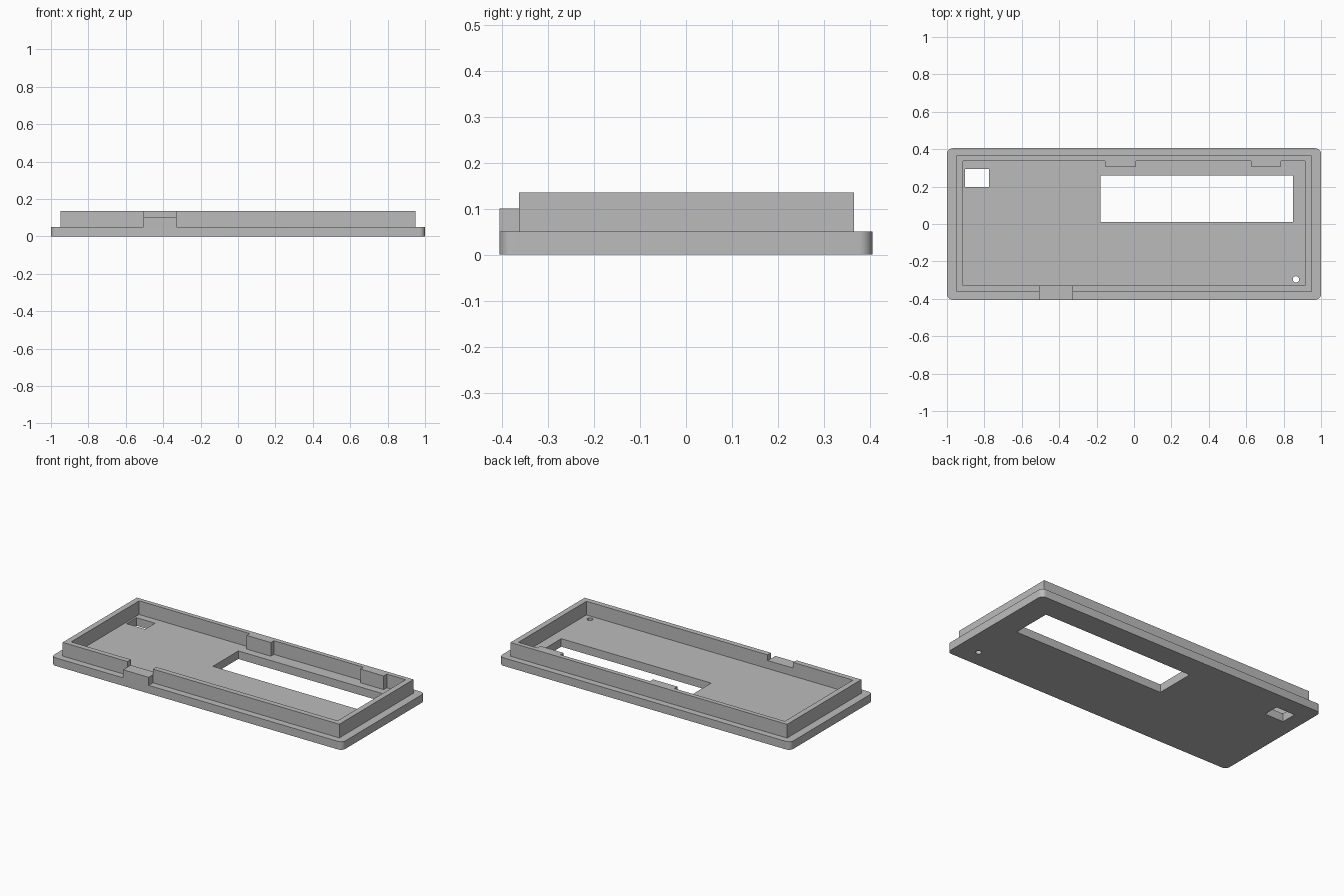
import bpy, bmesh
from math import cos, sin, pi, radians

cube = bpy.data.objects.get("Cube")
if cube:
    bpy.data.objects.remove(cube, do_unlink=True)

grey = bpy.data.materials.new("light grey")
grey.use_nodes = True
colour = (0.5, 0.5, 0.5, 1)
grey.diffuse_color = colour
grey.node_tree.nodes["Principled BSDF"].inputs["Base Color"].default_value = colour


def rect(x0, x1, y0, y1):
    return [(x0, y0), (x1, y0), (x1, y1), (x0, y1)]


def arc(cx, cy, r, start, end, steps):
    angles = [start + (end - start) * i / steps for i in range(steps + 1)]
    return [(cx + r * cos(a), cy + r * sin(a)) for a in angles]


def rounded_rect(hx, hy, r):
    pts = []
    for i, (sx, sy) in enumerate([(1, 1), (-1, 1), (-1, -1), (1, -1)]):
        pts += arc(sx * (hx - r), sy * (hy - r), r, i * pi / 2, (i + 1) * pi / 2, 8)
    return pts


def slab(name, outlines, z0, z1):
    """Extrude a flat outline, with any further outlines as holes."""
    curve = bpy.data.curves.new(name, "CURVE")
    curve.dimensions = "2D"
    curve.fill_mode = "BOTH"
    curve.extrude = (z1 - z0) / 2
    for pts in outlines:
        spline = curve.splines.new("POLY")
        spline.points.add(len(pts) - 1)
        for point, (x, y) in zip(spline.points, pts):
            point.co = (x, y, 0, 1)
        spline.use_cyclic_u = True
    temp = bpy.data.objects.new(name + " outline", curve)
    bpy.context.collection.objects.link(temp)
    bpy.context.view_layer.update()
    depsgraph = bpy.context.evaluated_depsgraph_get()
    mesh = bpy.data.meshes.new_from_object(temp.evaluated_get(depsgraph))
    bpy.data.objects.remove(temp, do_unlink=True)

    bm = bmesh.new()
    bm.from_mesh(mesh)
    bmesh.ops.translate(bm, verts=bm.verts, vec=(0, 0, (z0 + z1) / 2))
    bmesh.ops.remove_doubles(bm, verts=bm.verts, dist=0.0001)
    bmesh.ops.recalc_face_normals(bm, faces=bm.faces)
    bm.to_mesh(mesh)
    bm.free()
    mesh.name = name
    mesh.materials.clear()
    mesh.materials.append(grey)

    obj = bpy.data.objects.new(name, mesh)
    bpy.context.collection.objects.link(obj)
    bpy.ops.object.select_all(action="DESELECT")
    obj.select_set(True)
    bpy.context.view_layer.objects.active = obj
    bpy.ops.object.shade_smooth_by_angle(angle=radians(30))
    return obj


base_top, notch_top, wall_top = 0.05, 0.1, 0.135
notch_left, notch_right = -0.505, -0.33
out_x, in_x = 0.95, 0.915
front_out, front_in, back_in, back_out = -0.363, -0.33, 0.337, 0.365

# Face plate with display window, square button opening and a pin hole
window = rect(-0.18, 0.85, 0.01, 0.26)
button_opening = rect(-0.903, -0.775, 0.197, 0.294)
pin_hole = arc(0.866, -0.296, 0.017, 0, 2 * pi, 24)[:-1]
slab("face_plate", [rounded_rect(1, 0.405, 0.03), window, button_opening, pin_hole],
     0, base_top)

# Raised rim, open at the front notch, with two tabs inside the back wall
rim = [(notch_right, front_out), (out_x, front_out), (out_x, back_out),
       (-out_x, back_out), (-out_x, front_out), (notch_left, front_out),
       (notch_left, front_in), (-in_x, front_in), (-in_x, back_in)]
for x0, x1 in [(-0.155, 0.011), (0.625, 0.786)]:
    rim += [(x0, back_in), (x0, 0.307), (x1, 0.307), (x1, back_in)]
rim += [(in_x, back_in), (in_x, front_in), (notch_right, front_in)]
slab("rim_wall", [rim], base_top, wall_top)

# Low block filling the notch, flush with the front of the plate
slab("notch_block", [rect(notch_left, notch_right, -0.405, front_in)],
     base_top, notch_top)
